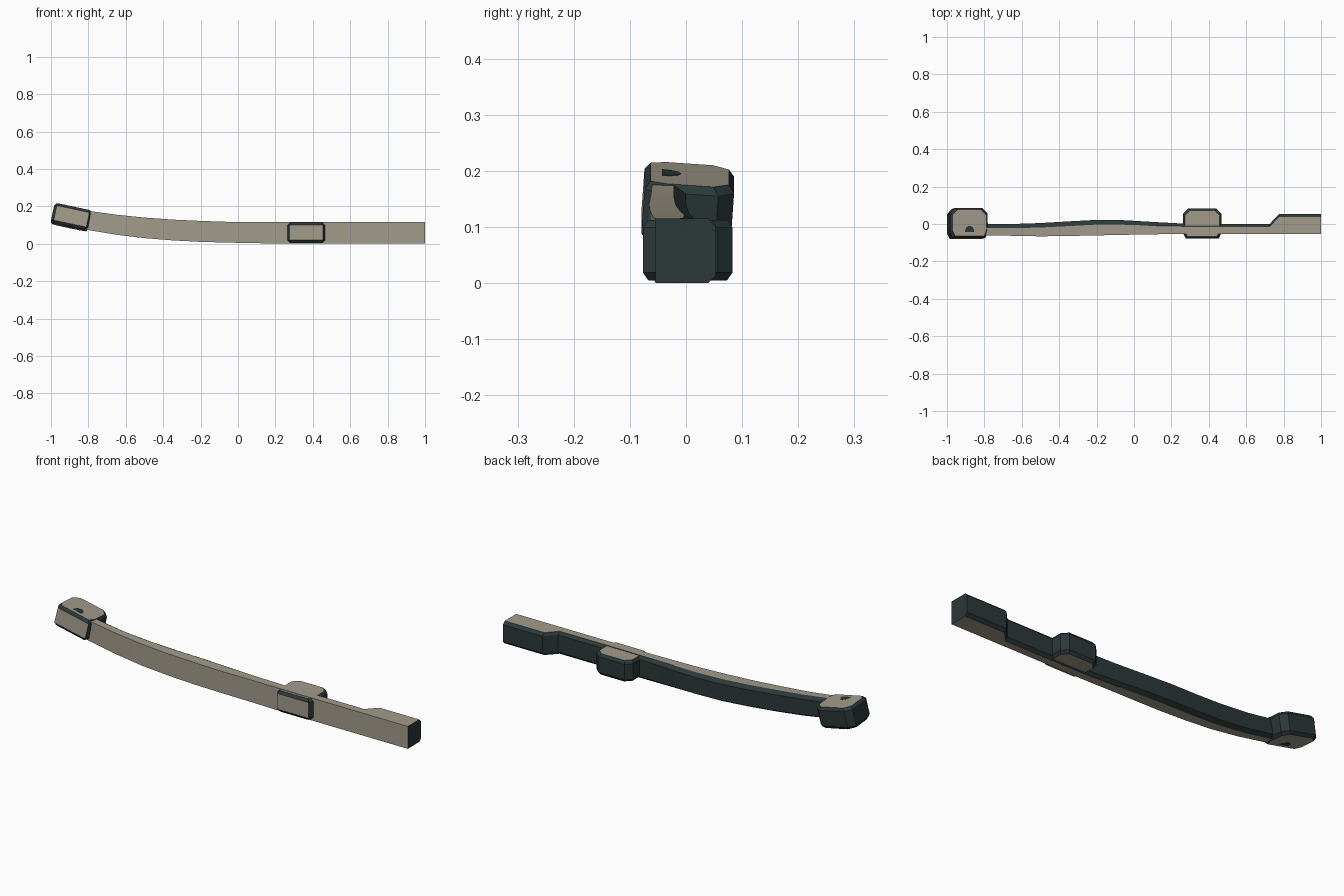
import bpy, bmesh, math
from mathutils import Matrix, Vector

if "Cube" in bpy.data.objects:
    bpy.data.objects.remove(bpy.data.objects["Cube"])


def material(name, col):
    m = bpy.data.materials.new(name)
    m.diffuse_color = (*col, 1)
    m.use_nodes = True
    m.node_tree.nodes["Principled BSDF"].inputs["Base Color"].default_value = m.diffuse_color
    return m


BEIGE = material("warm grey", (0.36, 0.33, 0.26))
DARK = material("dark slate", (0.025, 0.04, 0.042))


def finish(name, bm, rule, matrix=None):
    bmesh.ops.recalc_face_normals(bm, faces=bm.faces)
    bm.normal_update()
    for f in bm.faces:
        f.material_index = int(rule(f))
    me = bpy.data.meshes.new(name)
    bm.to_mesh(me)
    bm.free()
    me.materials.append(BEIGE)
    me.materials.append(DARK)
    ob = bpy.data.objects.new(name, me)
    if matrix:
        ob.matrix_world = matrix
    bpy.context.collection.objects.link(ob)
    return ob


# Curved rail, ending in a thicker block: x, bottom z, top z, front y, back y, chamfer
stations = [
    (-0.95, 0.105, 0.205, -0.058, 0.0, 0.02),
    (-0.80, 0.073, 0.176, -0.06, 0.0, 0.022),
    (-0.65, 0.048, 0.155, -0.063, 0.0, 0.022),
    (-0.50, 0.030, 0.140, -0.066, 0.005, 0.024),
    (-0.35, 0.018, 0.129, -0.064, 0.014, 0.025),
    (-0.20, 0.010, 0.122, -0.061, 0.022, 0.025),
    (-0.05, 0.006, 0.117, -0.058, 0.020, 0.024),
    (0.10, 0.003, 0.116, -0.055, 0.011, 0.020),
    (0.25, 0.0, 0.115, -0.054, 0.003, 0.015),
    (0.40, 0.0, 0.115, -0.054, 0.0, 0.014),
    (0.725, 0.0, 0.115, -0.054, 0.0, 0.014),
    (0.775, 0.0, 0.115, -0.054, 0.053, 0.014),
    (1.0, 0.0, 0.115, -0.054, 0.053, 0.014),
]
bm = bmesh.new()
rings = []
for x, z0, z1, yf, yb, c in stations:
    pts = [(yf, z0), (yb - c, z0), (yb, z0 + 0.014),
           (yb, z1 - 0.014), (yb - c, z1), (yf, z1)]
    rings.append([bm.verts.new((x, y, z)) for y, z in pts])
for a, b in zip(rings, rings[1:]):
    for i in range(6):
        j = (i + 1) % 6
        bm.faces.new((a[i], a[j], b[j], b[i]))
bm.faces.new(rings[0])
end = bm.faces.new(rings[-1])
bmesh.ops.inset_region(bm, faces=[end], thickness=0.022)
rail = finish("curved_rail", bm, lambda f: f.normal.y > 0.4 or f is end)
bpy.context.view_layer.objects.active = rail
rail.select_set(True)
bpy.ops.object.shade_smooth_by_angle(angle=math.radians(25))


# Clamp blocks: octagonal outline with chamfered top and bottom rims
def clamp(name, matrix):
    hx, hy, h, c = 0.103, 0.08, 0.054, 0.028
    bm = bmesh.new()
    layers = []
    for z, s in ((-h, 0.010), (-h + 0.014, 0), (h - 0.014, 0), (h, 0.010)):
        X, Y = hx - s, hy - s
        out = [(X, -Y + c), (X, Y - c), (X - c, Y), (-X + c, Y),
               (-X, Y - c), (-X, -Y + c), (-X + 0.014, -Y), (X - 0.014, -Y)]
        layers.append([bm.verts.new((x, y, z)) for x, y in out])
    for a, b in zip(layers, layers[1:]):
        for i in range(8):
            j = (i + 1) % 8
            bm.faces.new((a[i], a[j], b[j], b[i]))
    bm.faces.new(layers[0])
    bm.faces.new(layers[-1])
    finish(name, bm, lambda f: not (abs(f.normal.z) > 0.9 or f.normal.y < -0.95), matrix)

    # Dark half-round marks on the top and bottom of the clamp
    bm = bmesh.new()
    for sz in (1, -1):
        arc = [(0.026 * math.cos(t * math.pi / 6), -0.05 + 0.034 * math.sin(t * math.pi / 6))
               for t in range(7)]
        lo = [bm.verts.new((x, y, sz * (h - 0.001))) for x, y in arc]
        hi = [bm.verts.new((x, y, sz * (h + 0.001))) for x, y in arc]
        bm.faces.new(lo)
        bm.faces.new(hi)
        for i in range(7):
            j = (i + 1) % 7
            bm.faces.new((lo[i], lo[j], hi[j], hi[i]))
    finish(name + "_marks", bm, lambda f: True, matrix)


clamp("middle_clamp", Matrix.Translation((0.365, 0.003, 0.059)))
clamp("end_clamp", Matrix.Translation((-0.891, 0.003, 0.141))
      @ Matrix.Rotation(math.radians(12), 4, 'Y')
      @ Matrix.Rotation(math.radians(-4), 4, 'X'))
